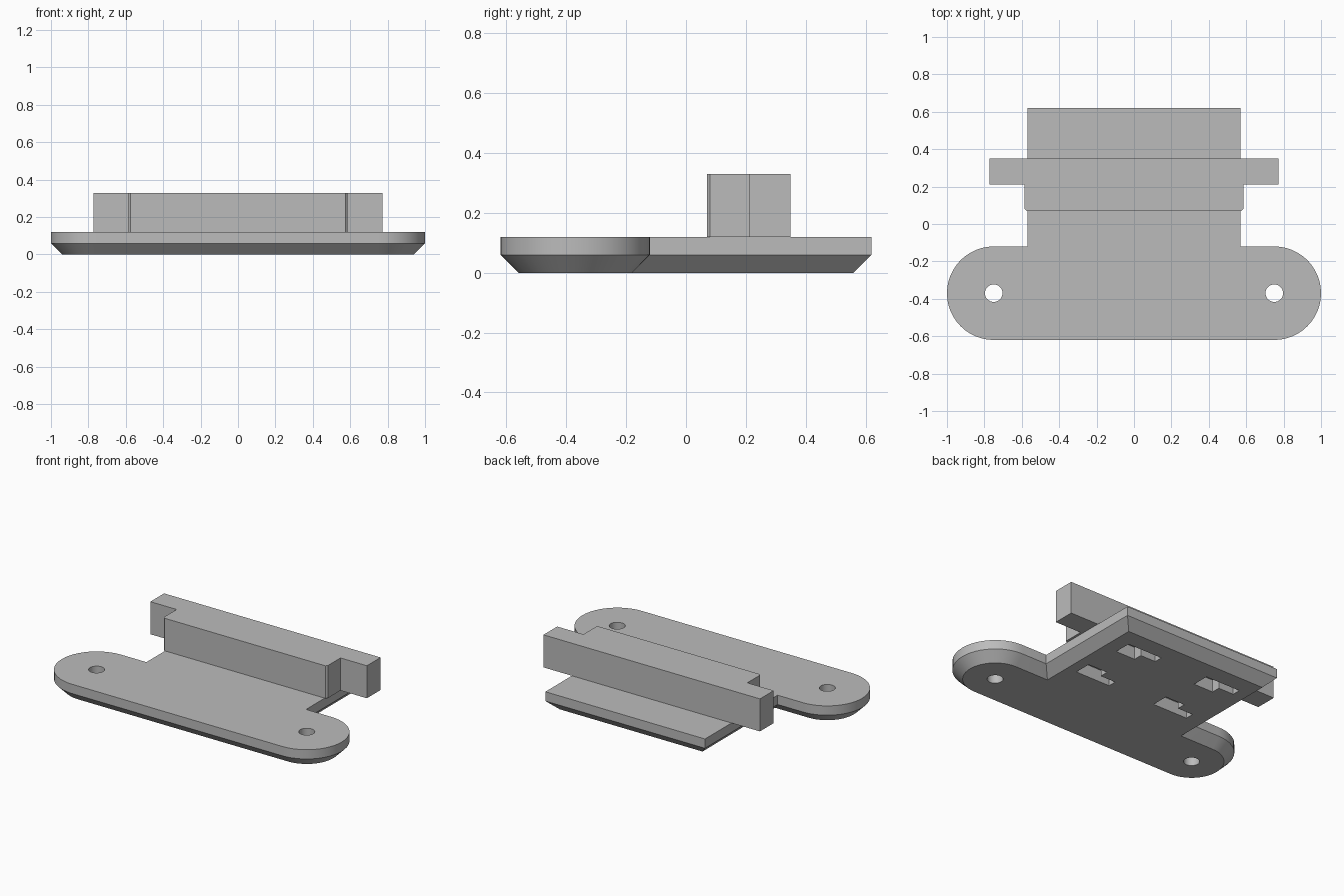
import bpy, bmesh
from math import sin, cos, pi

cube = bpy.data.objects.get("Cube")
if cube:
    bpy.data.objects.remove(cube, do_unlink=True)

grey = bpy.data.materials.new("light grey")
grey.use_nodes = True
grey.diffuse_color = (0.5, 0.5, 0.5, 1)
grey.node_tree.nodes["Principled BSDF"].inputs["Base Color"].default_value = (0.5, 0.5, 0.5, 1)


def loft(name, rings):
    """Closed solid through (outline, z) rings with the same point count."""
    bm = bmesh.new()
    loops = [[bm.verts.new((x, y, z)) for x, y in pts] for pts, z in rings]
    n = len(loops[0])
    for a, b in zip(loops, loops[1:]):
        for i in range(n):
            j = (i + 1) % n
            bm.faces.new((a[i], a[j], b[j], b[i]))
    bm.faces.new(loops[0][::-1])
    bm.faces.new(loops[-1])
    bmesh.ops.recalc_face_normals(bm, faces=bm.faces[:])
    mesh = bpy.data.meshes.new(name)
    bm.to_mesh(mesh)
    bm.free()
    mesh.materials.append(grey)
    obj = bpy.data.objects.new(name, mesh)
    bpy.context.collection.objects.link(obj)
    return obj


def mirrored(half):
    return half + [(-x, y) for x, y in reversed(half)]


def circle(cx, cy, r, n=32):
    return [(cx + r * cos(2 * pi * i / n), cy + r * sin(2 * pi * i / n)) for i in range(n)]


def activate(obj):
    bpy.ops.object.select_all(action='DESELECT')
    obj.select_set(True)
    bpy.context.view_layer.objects.active = obj


def cut(target, cutter):
    cutter.hide_render = True
    mod = target.modifiers.new("cut", 'BOOLEAN')
    mod.operation = 'DIFFERENCE'
    mod.solver = 'EXACT'
    mod.object = cutter
    activate(target)
    bpy.ops.object.modifier_apply(modifier=mod.name)
    bpy.data.objects.remove(cutter, do_unlink=True)


# Base plate: round-ended front with a rectangular tongue behind
def plate_outline(inset):
    r, steps = 0.25 - inset, 24
    arc = [(0.75 + r * sin(pi * i / steps), -0.37 - r * cos(pi * i / steps))
           for i in range(steps + 1)]
    side = 0.57 - inset
    return mirrored(arc + [(side, -0.12 - inset), (side, 0.62 - inset)])


TOP = 0.12
plate = loft("base_plate", [(plate_outline(0.06), 0),
                            (plate_outline(0), 0.06),
                            (plate_outline(0), TOP)])

# Screw holes
for x in (-0.75, 0.75):
    hole = circle(x, -0.37, 0.047)
    cut(plate, loft("hole_cutter", [(hole, -0.1), (hole, 0.3)]))

# Stepped pockets in the underside, the rear pair flipped front to back
for x, y, way in ((0.44, 0, 1), (-0.15, 0, 1), (0.415, 0.445, -1), (-0.18, 0.445, -1)):
    step = [(0, 0), (0, 0.112), (-0.14, 0.112), (-0.14, 0.055), (-0.25, 0.055), (-0.25, 0)]
    pts = [(x + u, y + way * v) for u, v in step]
    cut(plate, loft("pocket_cutter", [(pts, -0.1), (pts, 0.08)]))

activate(plate)
bpy.ops.object.shade_smooth_by_angle(angle=pi / 6)

# Raised bar: narrower front block with eased corners and a wide rear rail
bar_outline = mirrored([(0.575, 0.07), (0.585, 0.08), (0.585, 0.21),
                        (0.773, 0.21), (0.773, 0.35)])
loft("raised_bar", [(bar_outline, TOP), (bar_outline, 0.33)])
